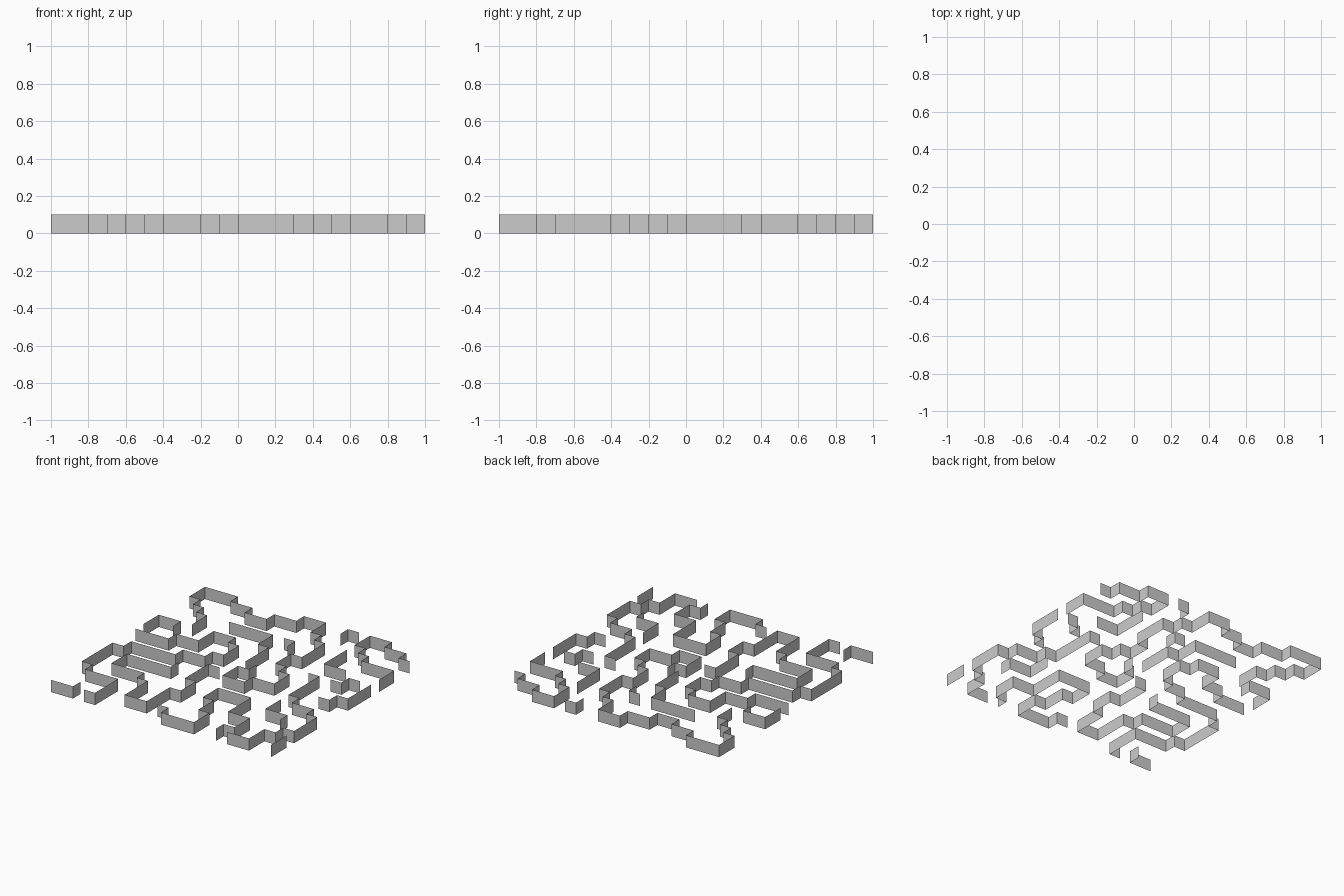
import bpy, bmesh

if "Cube" in bpy.data.objects:
    bpy.data.objects.remove(bpy.data.objects["Cube"])

CELL = 0.1      # maze grid spacing
HEIGHT = 0.1    # wall height
STEP = {"R": (1, 0), "L": (-1, 0), "U": (0, 1), "D": (0, -1)}


def wall_run(name, start, moves):
    """Thin upright wall following grid moves such as 'R3 D1'."""
    x, y = start
    points = [(x, y)]
    for move in moves.split():
        dx, dy = STEP[move[0]]
        n = int(move[1:])
        x, y = x + dx * n, y + dy * n
        points.append((x, y))
    bm = bmesh.new()
    pairs = [[bm.verts.new((px * CELL, py * CELL, z)) for z in (0, HEIGHT)]
             for px, py in points]
    for (a, b), (c, d) in zip(pairs, pairs[1:]):
        bm.faces.new((a, c, d, b))
    mesh = bpy.data.meshes.new(name)
    bm.to_mesh(mesh)
    bm.free()
    bpy.context.collection.objects.link(bpy.data.objects.new(name, mesh))


# Back half of the maze
wall_run("back_long_wall", (-7, 4),
         "U2 L1 U1 L1 U1 L1 U0 L1 U2 R3 D1 R2 D1 R2 U1 R2 U1 R2 D2 R1 D1 R1 D3 "
         "L1 D2 R1 D1 R1 D2 L2 D1 L2 U2 R1 U1".replace("U0 L1 ", ""))
wall_run("back_hook_wall", (3, 9), "U1 R1")
wall_run("back_right_wall", (10, 8), "L1 U1 L2 U1 L2 D2 R1 D1 R1 D1 R3 D2")
wall_run("back_right_inner_wall", (5, 7), "D3 R2")
wall_run("back_left_inner_wall", (-5, 6), "R4 D2 R1 D3")
wall_run("back_centre_hook", (0, 6), "R1 D1")
wall_run("left_hook_wall", (-10, 2), "U2 R2 D1")

# Left side and front left
wall_run("left_long_wall", (-10, 1),
         "R3 U1 R2 U2 R2 D1 R1 D2 L1 D1 L2 D1 L4 D1 L1 D4 R1 D1 R3 D3 L1")
wall_run("front_left_hook", (-10, -10), "R2 U1")
wall_run("front_left_inner_wall", (-4, -2),
         "D1 L4 D2 R3 D1 R1 D3 R2 U3 R1 U2 L1 U3 R1")

# Front centre and right side
wall_run("front_centre_wall", (-1, -9),
         "R1 D1 R3 U2 L1 U2 L1 U2 R3 D3 R2 D2 L1 D1")
wall_run("right_long_wall", (5, 2),
         "R1 D4 R1 D1 R2 D1 R1 D3 L1 D1 L1 D2 L2")
wall_run("right_inner_wall", (6, -3), "D2 R2 D1")
wall_run("front_right_stub", (10, -8), "D2")
wall_run("right_small_wall", (7, 2), "R1 U1 R1")
wall_run("right_edge_wall", (10, 3), "D3 L1 D1 L1")
